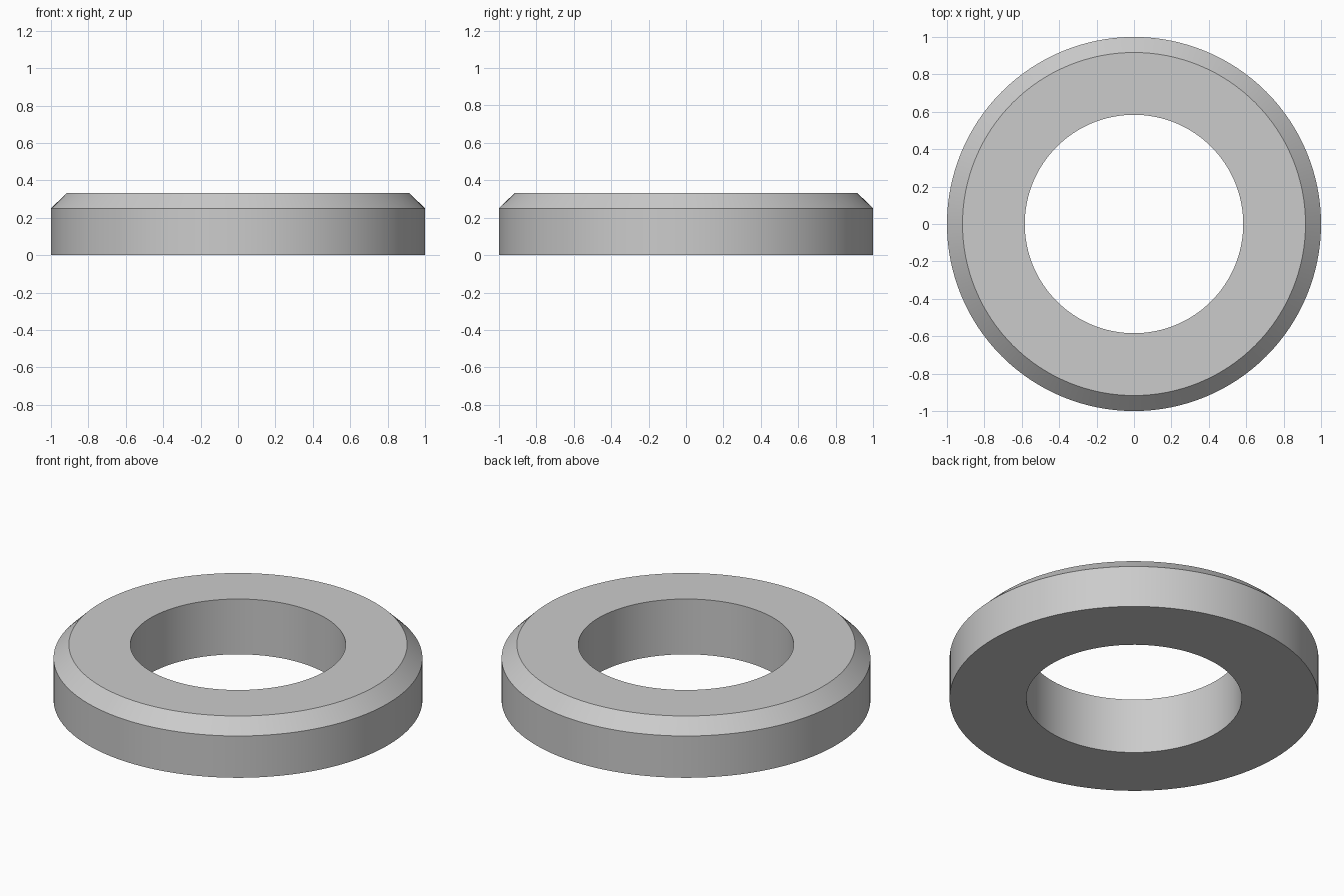
import bpy, bmesh, math

if "Cube" in bpy.data.objects:
    bpy.data.objects.remove(bpy.data.objects["Cube"])

SEGMENTS = 128

# Ring cross-section (radius, height): square base, chamfered outer top edge
PROFILE = [(0.584, 0.0), (1.0, 0.0), (1.0, 0.25), (0.917, 0.331), (0.584, 0.331)]


def lathe(name, profile, segments):
    """Revolve a closed profile around z."""
    bm = bmesh.new()
    rings = []
    for i in range(segments):
        a = 2 * math.pi * i / segments
        rings.append([bm.verts.new((r * math.cos(a), r * math.sin(a), z)) for r, z in profile])
    n = len(profile)
    for i in range(segments):
        cur, nxt = rings[i], rings[(i + 1) % segments]
        for j in range(n):
            k = (j + 1) % n
            bm.faces.new((cur[j], nxt[j], nxt[k], cur[k]))
    bmesh.ops.recalc_face_normals(bm, faces=bm.faces)
    mesh = bpy.data.meshes.new(name)
    bm.to_mesh(mesh)
    bm.free()
    obj = bpy.data.objects.new(name, mesh)
    bpy.context.collection.objects.link(obj)
    return obj


# Flat washer with smooth walls and crisp edges
washer = lathe("chamfered_washer", PROFILE, SEGMENTS)
bpy.context.view_layer.objects.active = washer
washer.select_set(True)
bpy.ops.object.shade_smooth_by_angle(angle=math.radians(30))
